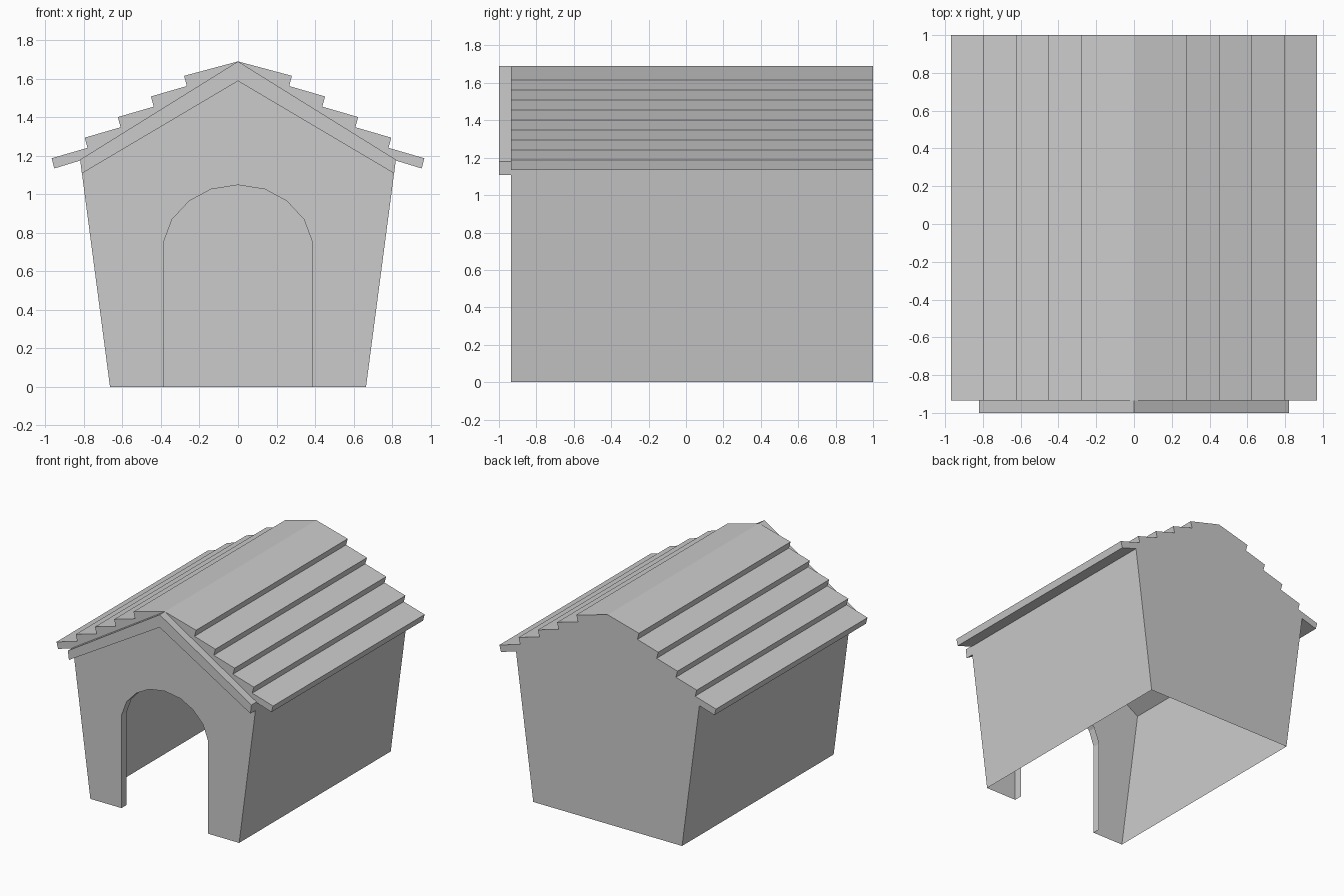
import bpy, bmesh

if "Cube" in bpy.data.objects:
    bpy.data.objects.remove(bpy.data.objects["Cube"])

FRONT, BACK, TRIM_FRONT = -0.935, 1.0, -1.0


def finish(bm, name):
    bmesh.ops.remove_doubles(bm, verts=bm.verts, dist=0.0001)
    bmesh.ops.recalc_face_normals(bm, faces=bm.faces)
    mesh = bpy.data.meshes.new(name)
    bm.to_mesh(mesh)
    bm.free()
    obj = bpy.data.objects.new(name, mesh)
    bpy.context.collection.objects.link(obj)
    return obj


def cap(bm, profile, y):
    return bm.faces.new([bm.verts.new((x, y, z)) for x, z in profile])


def strip(bm, profile, y0, y1):
    """Sweep an open xz path along y."""
    a = [bm.verts.new((x, y0, z)) for x, z in profile]
    b = [bm.verts.new((x, y1, z)) for x, z in profile]
    for i in range(len(a) - 1):
        bm.faces.new((a[i], a[i + 1], b[i + 1], b[i]))


def mirrored(half):
    """Half path ending at x = 0, completed on the other side."""
    return half + [(-x, z) for x, z in reversed(half[:-1])]


def prism(name, profile, y0, y1):
    bm = bmesh.new()
    cap(bm, profile, y0)
    cap(bm, profile, y1)
    strip(bm, profile + profile[:1], y0, y1)
    return finish(bm, name)


# House body: thin shell, open underneath, with an arched doorway
gable = mirrored([(-0.665, 0), (-0.82, 1.18), (0, 1.69)])
door = mirrored([(0.387, 0), (0.387, 0.75), (0.342, 0.87), (0.253, 0.965),
                 (0.14, 1.026), (0, 1.048)])
bm = bmesh.new()
cap(bm, gable + door, FRONT)
cap(bm, gable, BACK)
strip(bm, gable, FRONT, BACK)
finish(bm, "house_body")

# Doorway lining reaching inward
bm = bmesh.new()
strip(bm, door, FRONT, FRONT + 0.065)
bmesh.ops.remove_doubles(bm, verts=bm.verts, dist=0.0001)
finish(bm, "doorway_lining")

# Stepped shingle roof, five courses per side
steps = [(0, 1.69)]
for i in range(5):
    x, z = 0.28 + 0.172 * i, 1.615 - 0.107 * i
    steps += [(x, z), (x - 0.014, z - 0.053)]
for side, name in ((1, "roof_right"), (-1, "roof_left")):
    prism(name, [(side * x, z) for x, z in steps + [(0.82, 1.175)]], FRONT, BACK)

# Gable trim boards on the front
upper = mirrored([(-0.82, 1.18), (0, 1.69)])
lower = mirrored([(0.811, 1.108), (0, 1.588)])
prism("gable_trim", upper + lower, TRIM_FRONT, FRONT)
